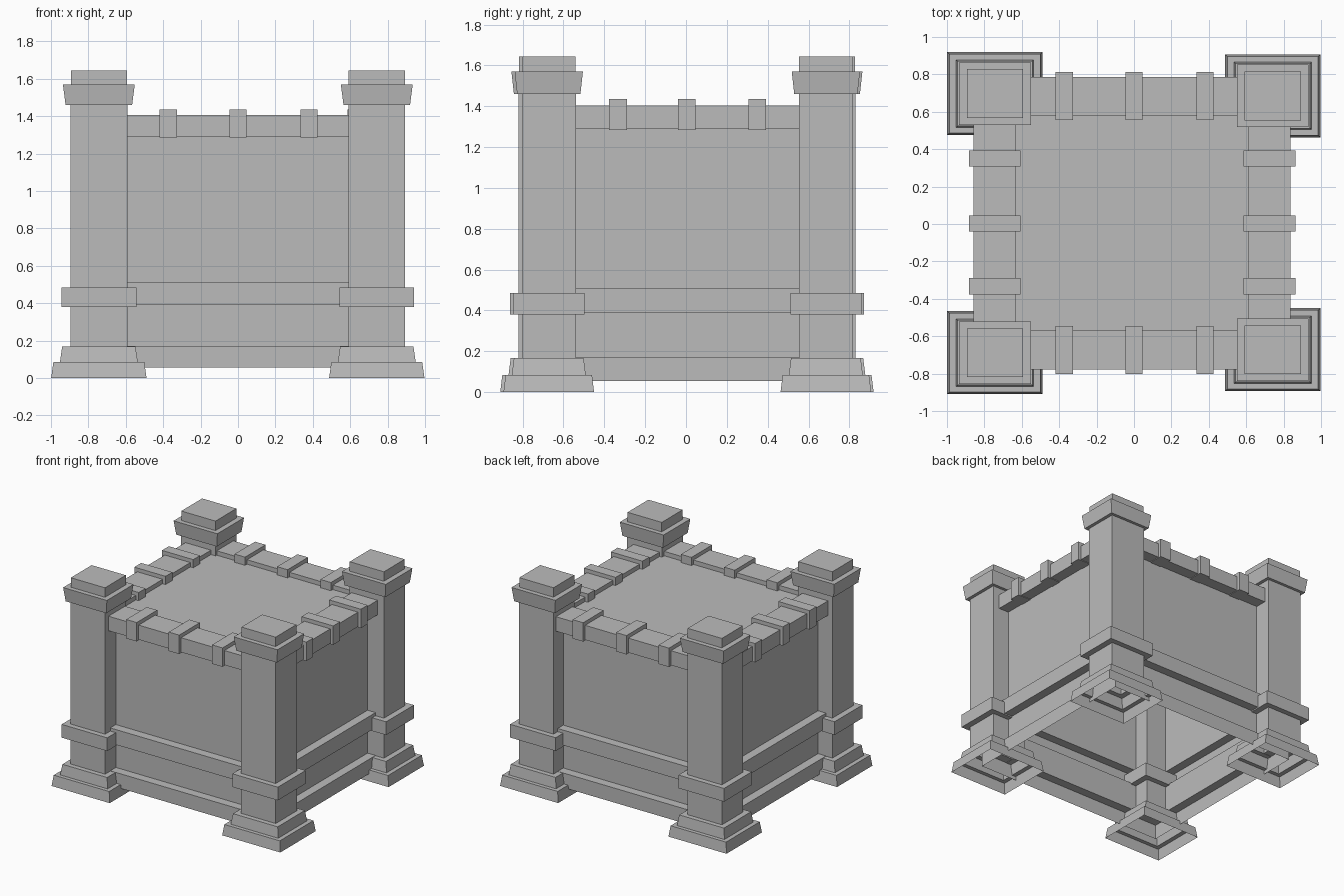
import bpy, bmesh

cube = bpy.data.objects.get("Cube")
if cube:
    bpy.data.objects.remove(cube, do_unlink=True)

GREY = (0.5, 0.5, 0.5, 1)
stone = bpy.data.materials.new("stone_grey")
stone.use_nodes = True
stone.diffuse_color = GREY
stone.node_tree.nodes["Principled BSDF"].inputs["Base Color"].default_value = GREY


def finish(name, bm):
    bmesh.ops.recalc_face_normals(bm, faces=bm.faces)
    mesh = bpy.data.meshes.new(name)
    bm.to_mesh(mesh)
    bm.free()
    mesh.materials.append(stone)
    obj = bpy.data.objects.new(name, mesh)
    bpy.context.collection.objects.link(obj)
    return obj


def stack(name, sections):
    """Loft rectangles (x0, x1, y0, y1, z) upwards; top capped, underside open."""
    bm = bmesh.new()
    previous = None
    for x0, x1, y0, y1, z in sections:
        ring = [bm.verts.new(p) for p in
                ((x0, y0, z), (x1, y0, z), (x1, y1, z), (x0, y1, z))]
        if previous:
            for i in range(4):
                j = (i + 1) % 4
                bm.faces.new((previous[i], previous[j], ring[j], ring[i]))
        previous = ring
    top = bm.faces.new(previous)
    obj = finish(name, bm)
    # open shells: make sure the top looks up
    if obj.data.polygons[-1].normal.z < 0:
        obj.data.flip_normals()
    return obj


def box(name, x0, x1, y0, y1, z0, z1):
    bm = bmesh.new()
    bmesh.ops.create_cube(bm, size=1)
    for v in bm.verts:
        v.co = (x1 if v.co.x > 0 else x0,
                y1 if v.co.y > 0 else y0,
                z1 if v.co.z > 0 else z0)
    return finish(name, bm)


# Corner pillars: plinth, shaft, band, flared cap and top block
PILLAR = [(0.255, 0), (0.243, 0.085), (0.208, 0.085), (0.196, 0.168),
          (0.152, 0.168), (0.152, 0.38), (0.2, 0.38), (0.2, 0.485),
          (0.152, 0.485), (0.152, 1.46), (0.178, 1.46), (0.192, 1.57),
          (0.15, 1.57), (0.15, 1.645)]
DEPTH = 0.87
CORNERS = {"back_right": (-0.744, 0.697), "back_left": (0.742, 0.685),
           "front_left": (0.742, -0.672), "front_right": (-0.744, -0.688)}
for corner, (cx, cy) in CORNERS.items():
    stack(corner + "_pillar",
          [(cx - r, cx + r, cy - r * DEPTH, cy + r * DEPTH, z) for r, z in PILLAR])

# Walls with base course, belt course and flat roof
LEDGE = 0.07
WALLS = [(LEDGE, 0.055), (LEDGE, 0.17), (0, 0.17), (0, 0.39),
         (LEDGE, 0.39), (LEDGE, 0.51), (0, 0.51), (0, 1.37)]
stack("walls", [(-0.77 - d, 0.75 + d, -0.685 - d, 0.695 + d, z) for d, z in WALLS])

# Copings along the wall tops, each with three raised blocks
LIP = 0.025
for side, y0, y1 in (("front", -0.778, -0.57), ("back", 0.58, 0.787)):
    box(side + "_coping", -0.62, 0.62, y0, y1, 1.29, 1.405)
    for i, x in enumerate((-0.373, 0, 0.38)):
        box(f"{side}_coping_block_{i + 1}", x - 0.046, x + 0.046,
            y0 - LIP, y1 + LIP, 1.285, 1.435)
for side, x0, x1 in (("right", -0.857, -0.633), ("left", 0.61, 0.838)):
    box(side + "_coping", x0, x1, -0.57, 0.57, 1.29, 1.405)
    for i, y in enumerate((-0.333, 0.003, 0.35)):
        box(f"{side}_coping_block_{i + 1}", x0 - LIP, x1 + LIP,
            y - 0.043, y + 0.043, 1.285, 1.435)
